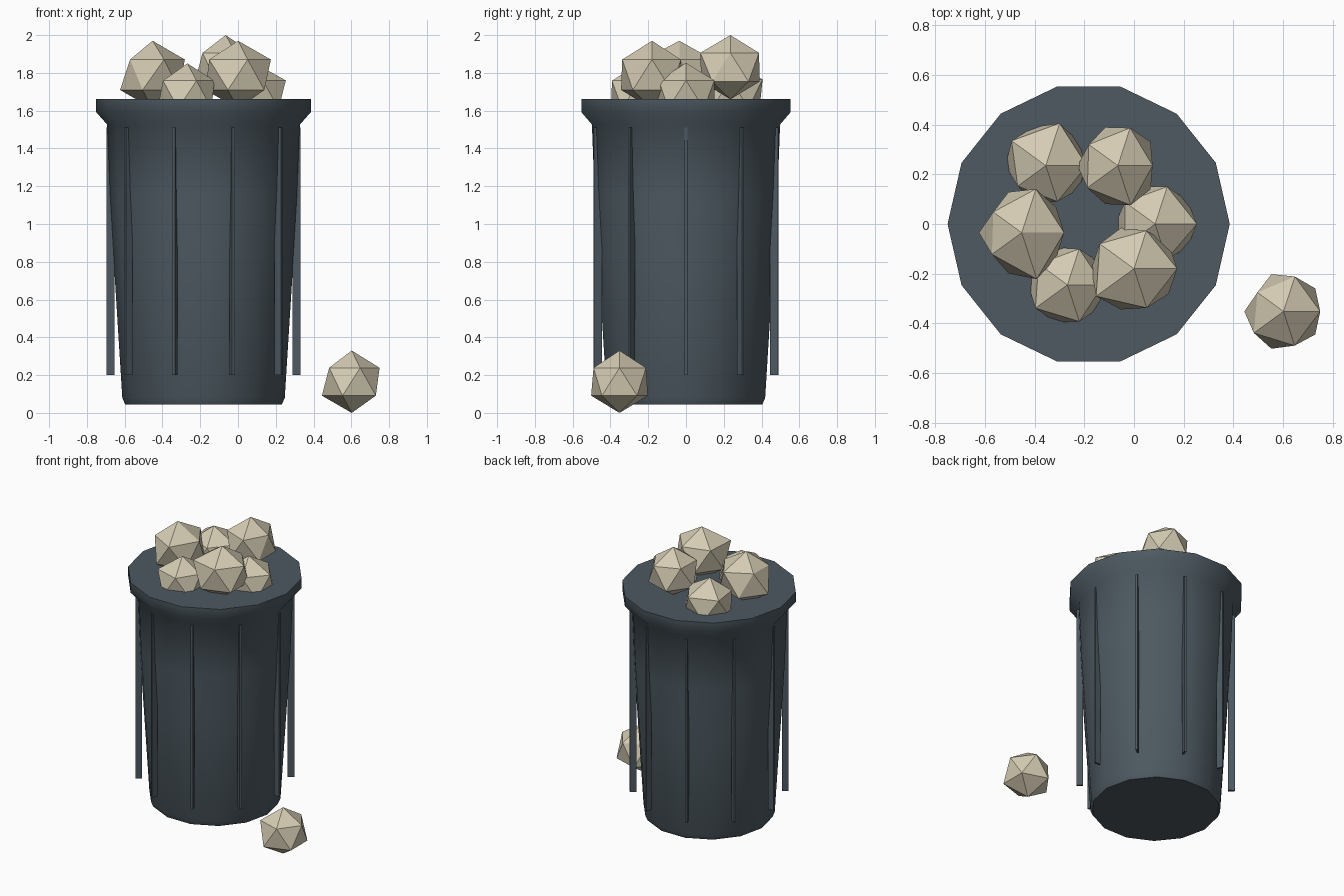
import bpy, bmesh, math
from mathutils import Matrix, Vector

if "Cube" in bpy.data.objects:
    bpy.data.objects.remove(bpy.data.objects["Cube"])

CX = -0.1825      # bin axis
SIDES = 14


def material(name, rgb):
    m = bpy.data.materials.new(name)
    m.diffuse_color = (*rgb, 1)
    m.use_nodes = True
    m.node_tree.nodes["Principled BSDF"].inputs["Base Color"].default_value = m.diffuse_color
    return m


slate = material("slate_metal", (0.074, 0.100, 0.119))
stone = material("pale_stone", (0.66, 0.60, 0.45))


def make_object(name, bm, mat):
    bmesh.ops.recalc_face_normals(bm, faces=bm.faces[:])
    me = bpy.data.meshes.new(name)
    bm.to_mesh(me)
    bm.free()
    me.materials.append(mat)
    ob = bpy.data.objects.new(name, me)
    bpy.context.collection.objects.link(ob)
    return ob


# Bin body: tapered 14-sided drum with flared rim, closed at both ends
profile = [(0.415, 0.045), (0.43, 0.08), (0.475, 0.80), (0.496, 1.15),
           (0.511, 1.527), (0.568, 1.592), (0.568, 1.662)]
bm = bmesh.new()
rings = []
for r, z in profile:
    rings.append([bm.verts.new((CX + r * math.cos(math.tau * i / SIDES),
                                r * math.sin(math.tau * i / SIDES), z))
                  for i in range(SIDES)])
for a, b in zip(rings, rings[1:]):
    for i in range(SIDES):
        j = (i + 1) % SIDES
        bm.faces.new((a[i], a[j], b[j], b[i]))
bm.faces.new(rings[0])
bm.faces.new(rings[-1])
body = make_object("bin_body", bm, slate)
bpy.context.view_layer.objects.active = body
body.select_set(True)
bpy.ops.object.shade_smooth_by_angle(angle=math.radians(45))

# Ten upright ribs around the body
bm = bmesh.new()
for k in range(10):
    m = (Matrix.Translation((CX, 0, 0))
         @ Matrix.Rotation(math.tau * k / 10, 4, 'Z')
         @ Matrix.Translation((0.492, 0, 0.855))
         @ Matrix.Diagonal((0.043, 0.015, 1.31, 1)))
    bmesh.ops.create_cube(bm, size=1, matrix=m)
make_object("bin_ribs", bm, slate)


# Rocks: faceted 20-sided lumps; the upper ring of five corners is pulled in or out
def rock(name, centre, r, upper):
    bm = bmesh.new()
    bmesh.ops.create_icosphere(bm, subdivisions=1, radius=r)
    for v in bm.verts:
        if abs(v.co.z) < 0.8 * r:
            k = 1.07
            if v.co.z > 0:
                k = upper[round(math.atan2(v.co.y, v.co.x) / math.radians(72)) % 5]
            v.co.x *= k
            v.co.y *= k
        v.co += Vector(centre)
    make_object(name, bm, stone)


rock("rock_left", (-0.452, -0.035, 1.79), 0.18, (1.06, 1.15, 0.88, 0.92, 1.22))
rock("rock_front_right", (0.0, -0.18, 1.79), 0.18, (1.08, 1.0, 1.06, 1.17, 1.03))
rock("rock_front_left", (-0.268, -0.245, 1.685), 0.165, (0.97, 1.03, 0.97, 1.08, 1.05))
rock("rock_right", (0.085, 0.0, 1.685), 0.168, (1.12, 1.05, 1.0, 1.0, 1.0))
rock("rock_back_right", (-0.065, 0.235, 1.83), 0.17, (0.92, 1.05, 0.95, 1.0, 1.1))
rock("rock_back_left", (-0.355, 0.235, 1.69), 0.17, (1.08, 1.18, 1.12, 0.92, 1.0))
rock("fallen_rock", (0.602, -0.352, 0.165), 0.165, (1.0, 1.0, 0.88, 1.0, 0.98))
